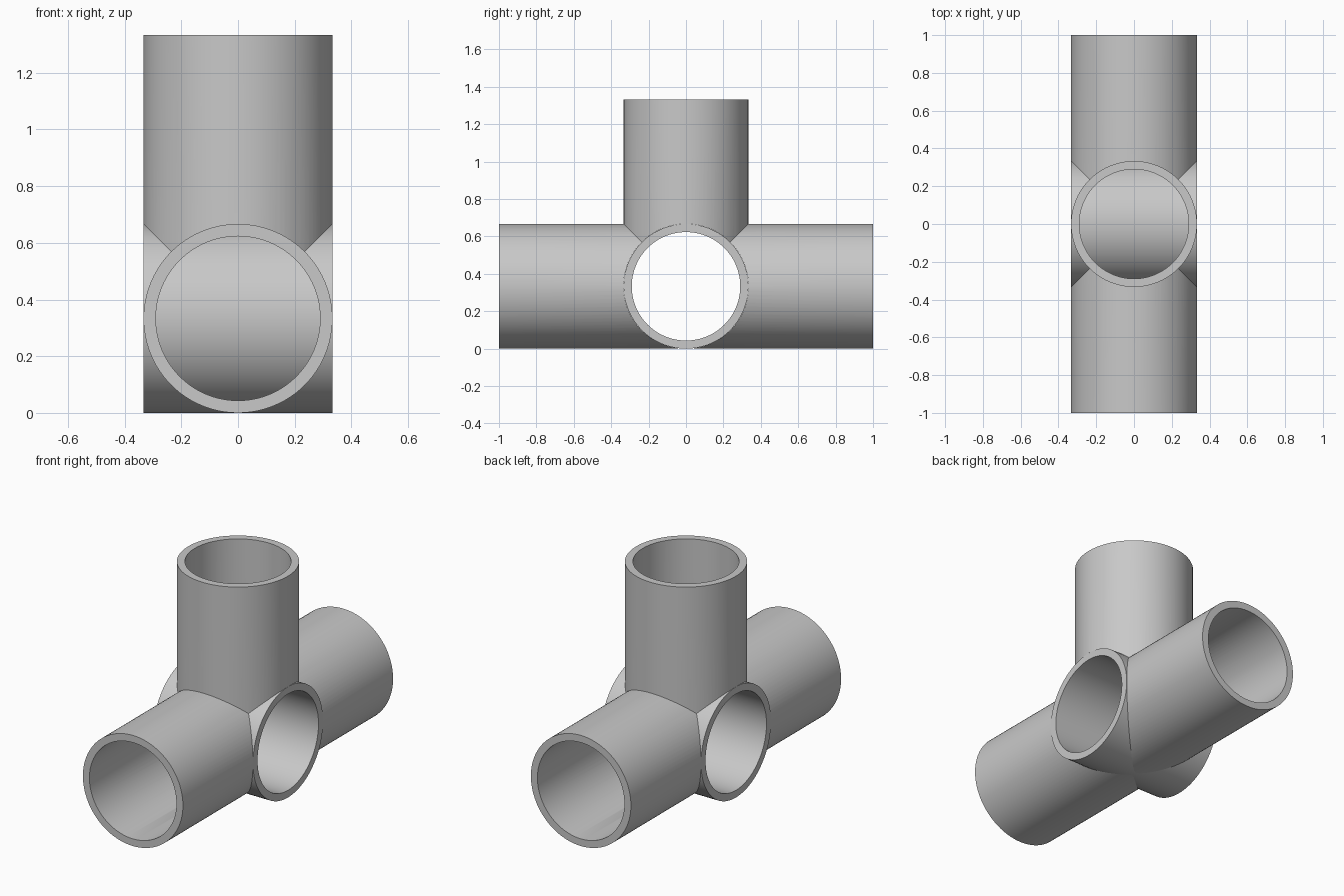
import bpy, bmesh, math
from mathutils import Matrix, Vector

cube = bpy.data.objects.get("Cube")
if cube:
    bpy.data.objects.remove(cube, do_unlink=True)

R, BORE, MID, SEGMENTS = 1 / 3, 0.29, 1 / 3, 96
HAIR = 0.0005  # tiny clearance that keeps the cuts clean
COLOUR = (0.58, 0.58, 0.58, 1)

grey = bpy.data.materials.new("plain_grey")
grey.use_nodes = True
grey.diffuse_color = COLOUR
grey.node_tree.nodes["Principled BSDF"].inputs["Base Color"].default_value = COLOUR


def cylinder(name, radius, axis, start, end):
    """Solid cylinder along an axis, measured from the centre of the joint."""
    direction = Vector(axis)
    turn = direction.to_track_quat("Z", "Y").to_matrix().to_4x4()
    place = Vector((0, 0, MID)) + direction * (start + end) / 2
    bm = bmesh.new()
    bmesh.ops.create_cone(bm, cap_ends=True, segments=SEGMENTS, radius1=radius,
                          radius2=radius, depth=end - start,
                          matrix=Matrix.Translation(place) @ turn)
    mesh = bpy.data.meshes.new(name)
    bm.to_mesh(mesh)
    bm.free()
    mesh.materials.append(grey)
    obj = bpy.data.objects.new(name, mesh)
    bpy.context.collection.objects.link(obj)
    return obj


def cut(obj, cutters):
    """Subtract the cutters, apply the result and shade it."""
    bpy.ops.object.select_all(action="DESELECT")
    obj.select_set(True)
    bpy.context.view_layer.objects.active = obj
    for cutter in cutters:
        mod = obj.modifiers.new("cut", "BOOLEAN")
        mod.operation, mod.solver, mod.object = "DIFFERENCE", "EXACT", cutter
        bpy.ops.object.modifier_apply(modifier=mod.name)
    bpy.ops.object.shade_smooth_by_angle(angle=math.radians(30))


# Cutters: the three bores and the outer surface of the cross sleeve
cross_bore = cylinder("cross_bore", BORE, (1, 0, 0), -1, 1)
long_bore = cylinder("long_bore", BORE, (0, 1, 0), -1.2, 1.2)
upright_bore = cylinder("upright_bore", BORE - HAIR, (0, 0, 1), 0.02, 1.2)
sleeve_space = cylinder("sleeve_space", R + HAIR, (1, 0, 0), -0.6, 0.6)

# Short cross sleeve, open from side to side
cut(cylinder("cross_sleeve", R, (1, 0, 0), -R, R), [cross_bore])

# Front, back and upright sockets, ending on the cross sleeve's outer wall
sockets = {"front_socket": (0, -1, 0), "back_socket": (0, 1, 0),
           "upright_socket": (0, 0, 1)}
for name, axis in sockets.items():
    cut(cylinder(name, R, axis, 0.01, 1), [upright_bore, long_bore, sleeve_space])

for helper in (cross_bore, long_bore, upright_bore, sleeve_space):
    bpy.data.objects.remove(helper, do_unlink=True)
